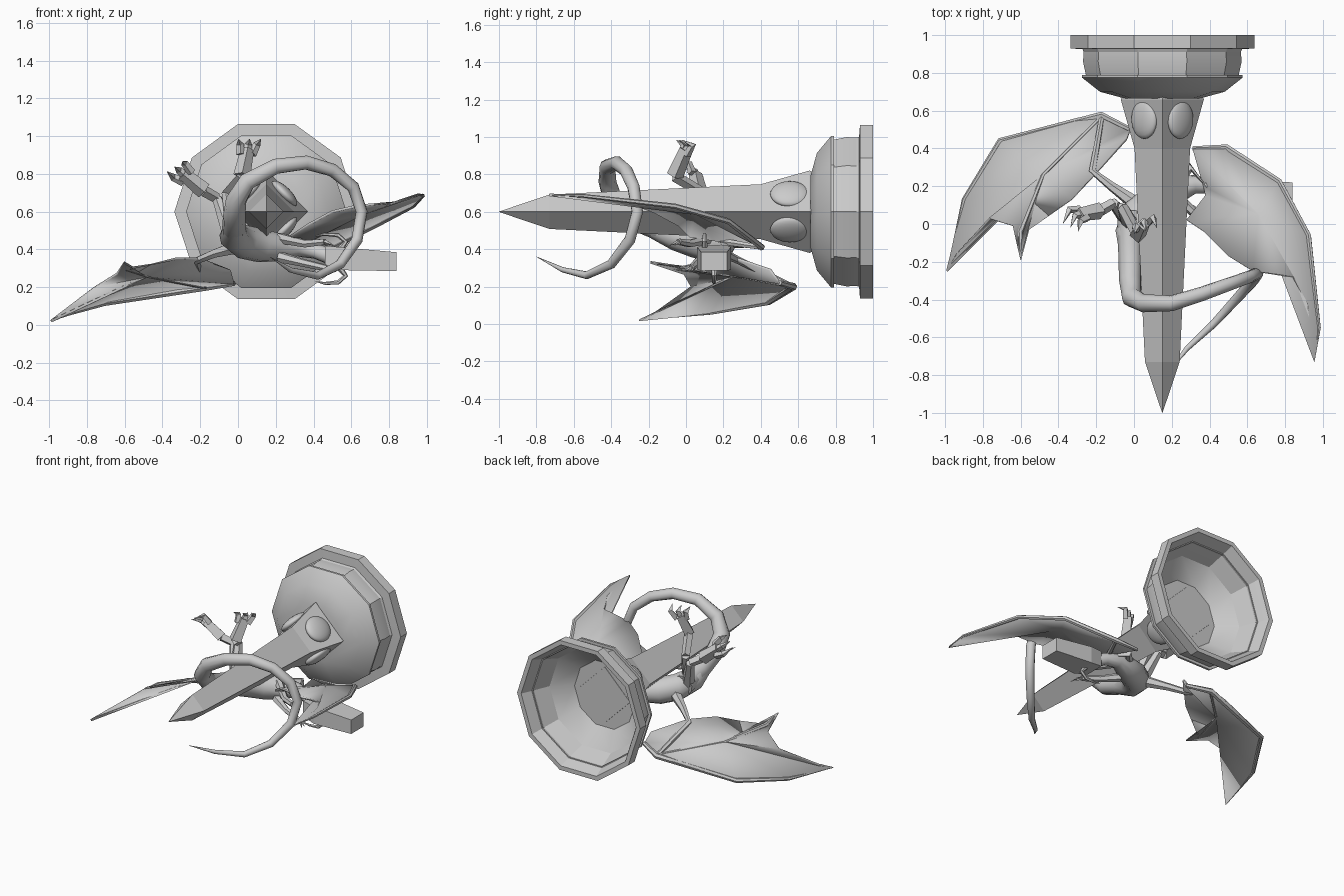
import bpy, bmesh, math
from mathutils import Vector, Matrix

CX, CZ = 0.15, 0.60   # axis of the spike and bowl


def finish(name, bm, angle=None):
    bmesh.ops.remove_doubles(bm, verts=bm.verts, dist=1e-5)
    bmesh.ops.recalc_face_normals(bm, faces=bm.faces)
    me = bpy.data.meshes.new(name)
    bm.to_mesh(me)
    bm.free()
    ob = bpy.data.objects.new(name, me)
    bpy.context.collection.objects.link(ob)
    if angle:
        bpy.ops.object.select_all(action='DESELECT')
        bpy.context.view_layer.objects.active = ob
        ob.select_set(True)
        bpy.ops.object.shade_smooth_by_angle(angle=math.radians(angle))
    return ob


def skin(name, rings, angle=None):
    """Join rings of points with quads and cap both ends."""
    bm = bmesh.new()
    vs = [[bm.verts.new(p) for p in r] for r in rings]
    n = len(vs[0])
    for a, b in zip(vs, vs[1:]):
        for i in range(n):
            j = (i + 1) % n
            bm.faces.new((a[i], a[j], b[j], b[i]))
    bm.faces.new(vs[0])
    bm.faces.new(vs[-1])
    bmesh.ops.dissolve_degenerate(bm, dist=1e-5, edges=bm.edges)
    return finish(name, bm, angle)


def lathe(name, profile, n, angle=None):
    """Revolve (y, radius) points about the spike axis."""
    return skin(name, [[(CX + r * math.cos(2 * math.pi * i / n), y,
                         CZ + r * math.sin(2 * math.pi * i / n)) for i in range(n)]
                       for y, r in profile], angle)


def tube(name, pts, n=8, angle=50, flat=1.0):
    """Sweep a polygon along (x, y, z, radius) points."""
    P = [Vector(p[:3]) for p in pts]
    rings, prev, u = [], None, None
    for k, p in enumerate(P):
        t = (P[min(k + 1, len(P) - 1)] - P[max(k - 1, 0)]).normalized()
        if u is None:
            u = t.orthogonal().normalized()
        else:
            u = prev.rotation_difference(t) @ u
        prev = t
        w = t.cross(u)
        r = pts[k][3]
        rings.append([p + r * (math.cos(a) * u + flat * math.sin(a) * w)
                      for a in (2 * math.pi * (i + 0.5) / n for i in range(n))])
    return skin(name, rings, angle)


def wing(name, outline, centre, thick=0.014):
    """Membrane: outline fanned to a raised centre, then thickened."""
    bm = bmesh.new()
    c = bm.verts.new(centre)
    vs = [bm.verts.new(p) for p in outline]
    for a, b in zip(vs, vs[1:] + vs[:1]):
        bm.faces.new((c, a, b))
    ob = finish(name, bm, 30)
    mod = ob.modifiers.new("thickness", 'SOLIDIFY')
    mod.thickness, mod.offset = thick, 0
    return ob


# four-sided spike
lathe("spike", [(-1.0, 0.001), (-0.73, 0.092), (0.4, 0.147), (0.66, 0.22), (0.705, 0.2)], 4)

# ten-sided hollow bowl
lathe("bowl", [(0.665, 0.001), (0.665, 0.2), (0.70, 0.33), (0.775, 0.425), (0.79, 0.425),
               (0.79, 0.405), (0.86, 0.42), (0.925, 0.415), (0.93, 0.487), (1.0, 0.487),
               (1.0, 0.455), (0.92, 0.42), (0.80, 0.37), (0.703, 0.24), (0.703, 0.001)], 10, 25)

# oval gem on each spike face
for k in range(4):
    a = math.radians(45 + 90 * k)
    bm = bmesh.new()
    bmesh.ops.create_uvsphere(bm, u_segments=20, v_segments=12, radius=1)
    m = (Matrix.Translation((CX + 0.135 * math.cos(a), 0.555, CZ + 0.135 * math.sin(a)))
         @ Matrix.Rotation(-a, 4, 'Y') @ Matrix.Diagonal((0.035, 0.105, 0.09, 1)))
    bmesh.ops.transform(bm, matrix=m, verts=bm.verts)
    finish(f"gem_{k + 1}", bm, 60)

# coiled tail
tube("tail", [(-0.02, 0.06, 0.47, .07), (-0.02, -0.12, 0.50, .065), (-0.02, -0.3, 0.57, .06),
              (-0.01, -0.39, 0.66, .055), (0.05, -0.42, 0.76, .048), (0.2, -0.42, 0.84, .042),
              (0.36, -0.37, 0.86, .038), (0.5, -0.32, 0.82, .035), (0.61, -0.28, 0.73, .033),
              (0.655, -0.26, 0.6, .031), (0.63, -0.3, 0.45, .03), (0.54, -0.4, 0.32, .026),
              (0.42, -0.53, 0.26, .021), (0.28, -0.66, 0.29, .014), (0.17, -0.8, 0.36, .001)], 10)

# body and neck
tube("body", [(-0.02, -0.2, 0.52, .05), (-0.02, -0.05, 0.47, .08), (0.03, 0.06, 0.44, .09),
              (0.12, 0.13, 0.42, .09), (0.22, 0.18, 0.41, .075), (0.32, 0.21, 0.41, .05),
              (0.41, 0.2, 0.39, .04), (0.5, 0.16, 0.36, .045)], 10)

# blocky head
rings = []
for x, y0, y1, z0, z1 in [(0.46, .08, .22, .31, .42), (0.56, .06, .24, .29, .41),
                          (0.84, .08, .22, .285, .385)]:
    rings.append([(x, y0, z0), (x, y1, z0), (x, y1, z1), (x, y0, z1)])
skin("head", rings)

# curled horns
for s, y in ((1, 0.1), (-1, 0.15)):
    z = 0.35
    tube("horn", [(0.54, y, z + .05 * s, .018), (0.57, y, z + .09 * s, .014),
                  (0.53, y, z + .125 * s, .012), (0.46, y, z + .13 * s, .008),
                  (0.41, y, z + .12 * s, .001)], 6)

# front arms with small hands
for name, pts in (("arm_lower", [(0.22, .12, .36, .03), (0.34, .06, .33, .022), (0.47, .03, .3, .018)]),
                  ("arm_upper", [(0.22, .15, .46, .03), (0.36, .02, .43, .022), (0.46, -.04, .44, .018)])):
    tube(name, pts, 6)
    p = Vector(pts[-1][:3])
    for d in (-.03, 0, .03):
        tube(name + "_claw", [(*p, .012), (p.x + .05, p.y - .02 + d, p.z - .02, .001)], 4, None)


def hind_leg(name, hip, knee, heel, toe, side):
    tube(name + "_thigh", [(*hip, .045), (*knee, .028)], 6, None)
    tube(name + "_shin", [(*knee, .028), (*heel, .03)], 4, None)
    tube(name + "_foot", [(*heel, .045), (*toe, .036)], 4, None)
    h, t, s = Vector(heel), Vector(toe), Vector(side)
    d = (t - h).normalized()
    for k in (-1, 0, 1):
        q = t + s * k
        tube(name + "_claw", [(*(q - d * .03), .024), (*(q + d * .03 + s * k * .5), .02),
                              (*(q + d * .06 + Vector((s.x * k, -.06, 0))), .001)], 4, None)


# hind legs gripping upward
hind_leg("left_leg", (-0.04, 0.03, 0.48), (-0.11, 0.11, 0.67), (-0.18, 0.07, 0.71),
         (-0.29, 0.05, 0.80), (0.02, -0.02, 0.025))
hind_leg("right_leg", (-0.02, 0.0, 0.5), (-0.06, 0.09, 0.7), (0.02, -0.06, 0.79),
         (0.05, 0.0, 0.93), (0.03, 0.015, 0))

# left wing
wing("left_wing", [(-0.02, .5, .22), (-0.17, .58, .2), (-0.3, .56, .185), (-0.71, .45, .115),
                   (-0.9, .13, .06), (-0.99, -.25, .02), (-0.94, -.16, .06), (-0.76, .03, .2),
                   (-0.64, -.01, .27), (-0.6, -.19, .33), (-0.575, -.04, .3), (-0.33, .13, .35),
                   (-0.2, .27, .35), (-0.04, .45, .29)], (-0.48, .26, .26))
# right wing
wing("right_wing", [(0.31, .4, .41), (0.49, .41, .41), (0.77, .23, .55), (0.93, -.06, .63),
                    (0.985, -.55, .685), (0.955, -.73, .69), (0.92, -.42, .67), (0.84, -.28, .65),
                    (0.63, -.25, .63), (0.5, -.17, .6), (0.37, -.04, .53), (0.28, .02, .47),
                    (0.38, .15, .45), (0.37, .2, .44)], (0.66, .05, .59))

# wing bones: leading edges and shoulders
tube("left_wing_bone", [(-0.02, .5, .22, .014), (-0.17, .575, .2, .02), (-0.71, .44, .115, .016),
                        (-0.9, .13, .06, .012), (-0.99, -.25, .02, .001)], 6)
tube("left_wing_finger", [(-0.17, .57, .2, .012), (-0.48, .26, .26, .012), (-0.6, -.04, .3, .016),
                          (-0.6, -.19, .33, .001)], 6)
tube("left_shoulder", [(0.02, .1, .42, .04), (-0.12, .2, .38, .025), (-0.22, .28, .34, .02),
                       (-0.17, .57, .2, .014)], 6)
tube("right_wing_bone", [(0.31, .4, .41, .012), (0.49, .405, .41, .018), (0.77, .225, .55, .016),
                         (0.925, -.06, .63, .014), (0.98, -.55, .685, .01), (0.955, -.73, .69, .001)], 6)
tube("right_shoulder", [(0.18, .16, .44, .04), (0.3, .3, .43, .025), (0.38, .2, .44, .02),
                        (0.49, .4, .41, .014)], 6)
